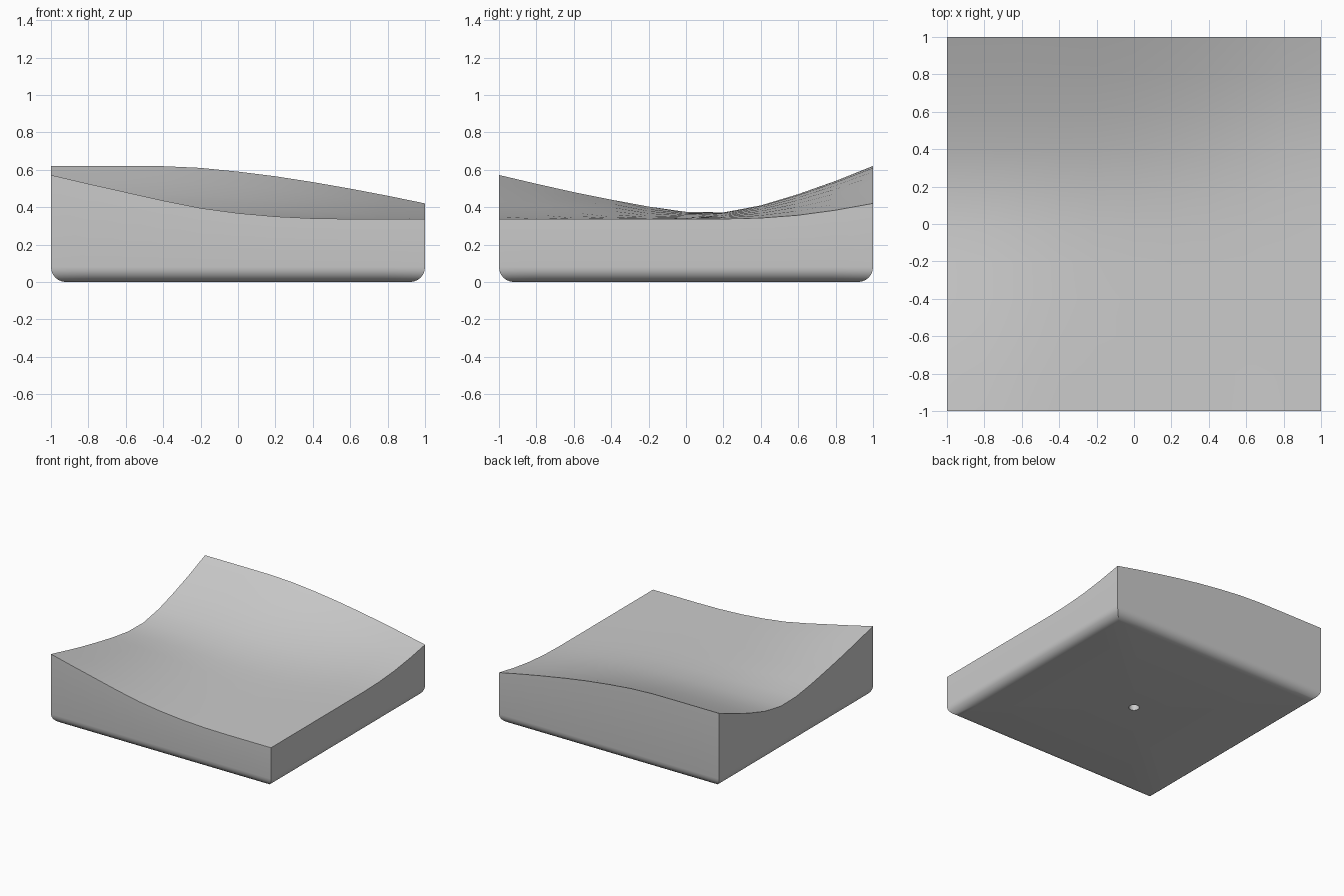
import bpy
import bmesh
import math

cube = bpy.data.objects.get("Cube")
if cube:
    bpy.data.objects.remove(cube, do_unlink=True)

N = 10          # grid steps per side
ROUND = 0.08    # radius of the rounded bottom edge
HOLE = 0.04     # radius of the pin hole underneath

# Heights along the four top edges, every 0.2 units
FRONT = [.572, .525, .48, .435, .395, .368, .35, .34, .337, .337, .337]
BACK = [.62, .62, .62, .619, .61, .59, .565, .534, .499, .461, .42]
RIGHT = [.337, .337, .337, .337, .337, .337, .337, .342, .357, .384, .42]
LEFT = [.572, .525, .48, .44, .403, .375, .372, .408, .469, .54, .62]


def mix(a, b, t):
    return a + (b - a) * t


def height(i, j):
    """Surface blended between its four edge curves."""
    u, v = i / N, j / N
    corners = mix(mix(FRONT[0], FRONT[N], u), mix(BACK[0], BACK[N], u), v)
    return mix(FRONT[i], BACK[i], v) + mix(LEFT[j], RIGHT[j], u) - corners


bm = bmesh.new()

# Sculpted top surface
top = {(i, j): bm.verts.new((2 * i / N - 1, 2 * j / N - 1, height(i, j)))
       for i in range(N + 1) for j in range(N + 1)}
for i in range(N):
    for j in range(N):
        bm.faces.new([top[i, j], top[i + 1, j], top[i + 1, j + 1], top[i, j + 1]])

# Perimeter of the block, counter-clockwise
rim = ([top[i, 0] for i in range(N)] + [top[N, j] for j in range(N)]
       + [top[N - i, N] for i in range(N)] + [top[0, N - j] for j in range(N)])


def square_loop(scale, z):
    return [bm.verts.new((v.co.x * scale, v.co.y * scale, z)) for v in rim]


def round_loop(z):
    loop = []
    for v in rim:
        a = math.atan2(v.co.y, v.co.x)
        loop.append(bm.verts.new((HOLE * math.cos(a), HOLE * math.sin(a), z)))
    return loop


# Walls, rounded bottom edge, underside and pin hole
loops = [rim]
for k in range(7):
    a = k / 6 * math.pi / 2
    loops.append(square_loop(1 - ROUND * (1 - math.cos(a)), ROUND * (1 - math.sin(a))))
loops += [round_loop(0), round_loop(0.1)]
for upper, lower in zip(loops, loops[1:]):
    for k in range(len(rim)):
        n = (k + 1) % len(rim)
        bm.faces.new([upper[k], lower[k], lower[n], upper[n]])
bm.faces.new(loops[-1])
bmesh.ops.recalc_face_normals(bm, faces=bm.faces)

mesh = bpy.data.meshes.new("terrain_tile")
bm.to_mesh(mesh)
bm.free()
tile = bpy.data.objects.new("terrain_tile", mesh)
bpy.context.collection.objects.link(tile)

# Plain grey material
grey = bpy.data.materials.new("light_grey")
grey.use_nodes = True
color = (0.6, 0.6, 0.6, 1)
grey.diffuse_color = color
grey.node_tree.nodes["Principled BSDF"].inputs["Base Color"].default_value = color
mesh.materials.append(grey)

bpy.ops.object.select_all(action="DESELECT")
tile.select_set(True)
bpy.context.view_layer.objects.active = tile
bpy.ops.object.shade_smooth_by_angle(angle=math.radians(30))
